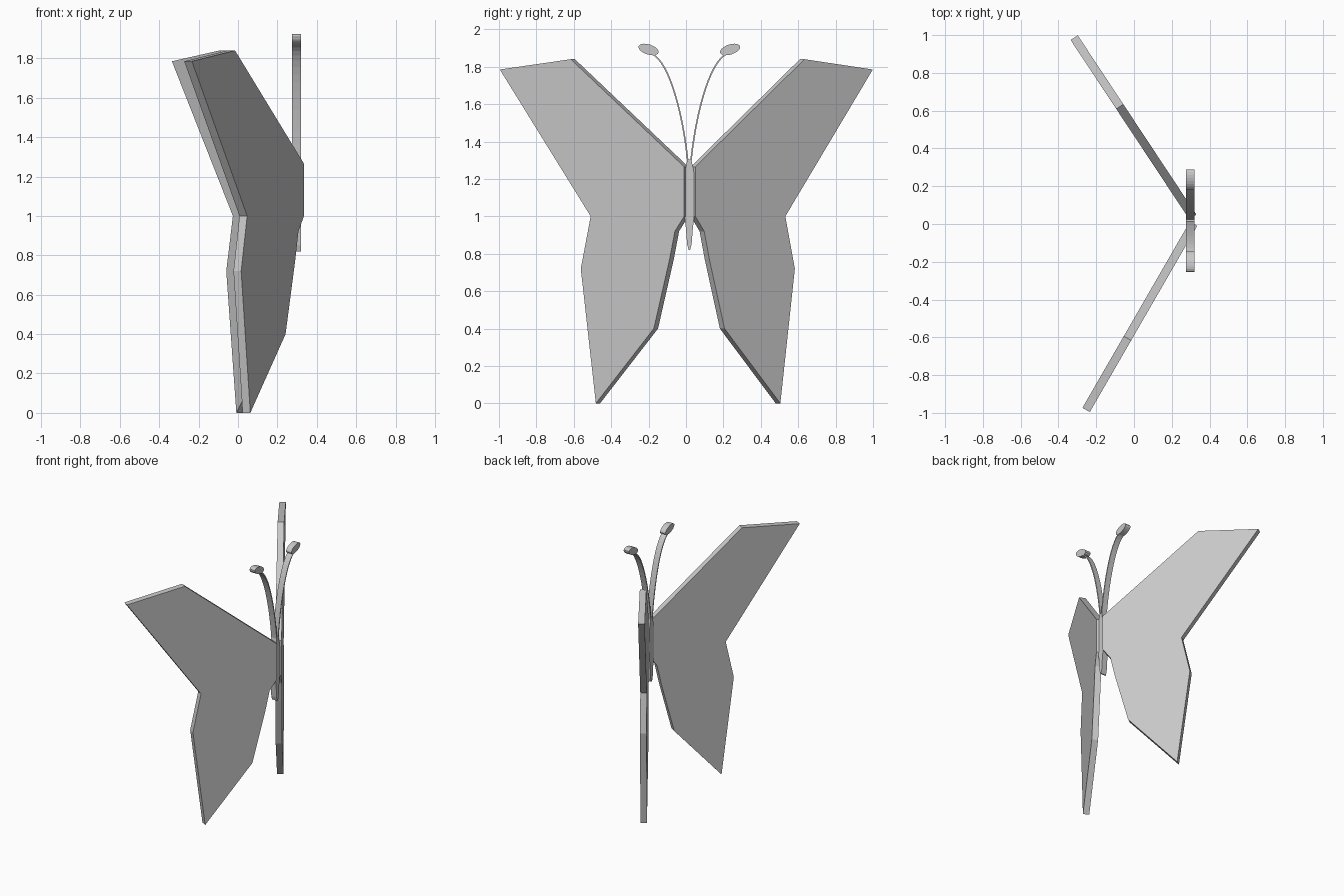
import bpy, bmesh, math
from mathutils import Vector
from mathutils.geometry import interpolate_bezier

cube = bpy.data.objects.get("Cube")
if cube:
    bpy.data.objects.remove(cube)

grey = bpy.data.materials.new("plain grey")
grey.use_nodes = True
grey.diffuse_color = (0.58, 0.58, 0.58, 1)
grey.node_tree.nodes["Principled BSDF"].inputs["Base Color"].default_value = grey.diffuse_color

BODY_X, BODY_Y, DEPTH = 0.275, 0.018, 0.045


def prism(name, outline, offset):
    """Extrude a closed outline along an offset into a flat-shaded slab."""
    bm = bmesh.new()
    face = bm.faces.new([bm.verts.new(p) for p in outline])
    new = bmesh.ops.extrude_face_region(bm, geom=[face], use_keep_orig=True)["geom"]
    bmesh.ops.translate(bm, vec=offset, verts=[v for v in new if isinstance(v, bmesh.types.BMVert)])
    bmesh.ops.recalc_face_normals(bm, faces=bm.faces)
    mesh = bpy.data.meshes.new(name)
    bm.to_mesh(mesh)
    bm.free()
    mesh.materials.append(grey)
    obj = bpy.data.objects.new(name, mesh)
    bpy.context.collection.objects.link(obj)
    return obj


def body_slab(name, outline):
    """Slab cut from a side outline measured from the body's midline."""
    return prism(name, [(BODY_X, BODY_Y + y, z) for y, z in outline], (DEPTH, 0, 0))


# Wings: one outline (distance from hinge, height), swung back on both sides
WING = [(0, 1.265), (0.70, 1.84), (1.138, 1.785), (0.577, 1.0), (0.638, 0.72),
        (0.545, 0), (0.187, 0.40), (0.09, 0.77), (0.057, 0.92), (0, 1.0)]
for name, side, hinge, angle in (("right_wing", -1, (0.335, -0.01), 60),
                                 ("left_wing", 1, (0.33, 0.05), 56.5)):
    c, s = math.cos(math.radians(angle)), math.sin(math.radians(angle))
    outline = [(hinge[0] - d * c, hinge[1] + side * d * s, z) for d, z in WING]
    prism(name, outline, Vector((-s, -side * c, 0)) * DEPTH)

# Slender body
HALF = [(0.010, 1.305), (0.022, 1.25), (0.029, 1.19), (0.030, 1.06), (0.026, 1.0),
        (0.018, 0.93), (0.012, 0.85), (0.004, 0.82)]
body_slab("body", HALF + [(-y, z) for y, z in reversed(HALF)])

# Curved antennae with oval tips
path = interpolate_bezier(Vector((0.004, 1.25)), Vector((0.03, 1.55)),
                          Vector((0.11, 1.83)), Vector((0.20, 1.868)), 16)
for label, side in (("right", -1), ("left", 1)):
    inner, outer = [], []
    for i, p in enumerate(path):
        t = (path[min(i + 1, len(path) - 1)] - path[max(i - 1, 0)]).normalized()
        n = Vector((-t.y, t.x)) * 0.004
        inner.append(p + n)
        outer.append(p - n)
    body_slab(label + "_antenna", [(side * p.x, p.y) for p in inner + outer[::-1]])

    tilt = math.radians(18)
    oval = []
    for i in range(20):
        a = math.tau * i / 20
        u, v = 0.056 * math.cos(a), 0.027 * math.sin(a)
        oval.append((side * (0.218 + u * math.cos(tilt) - v * math.sin(tilt)),
                     1.892 + u * math.sin(tilt) + v * math.cos(tilt)))
    body_slab(label + "_antenna_tip", oval)
